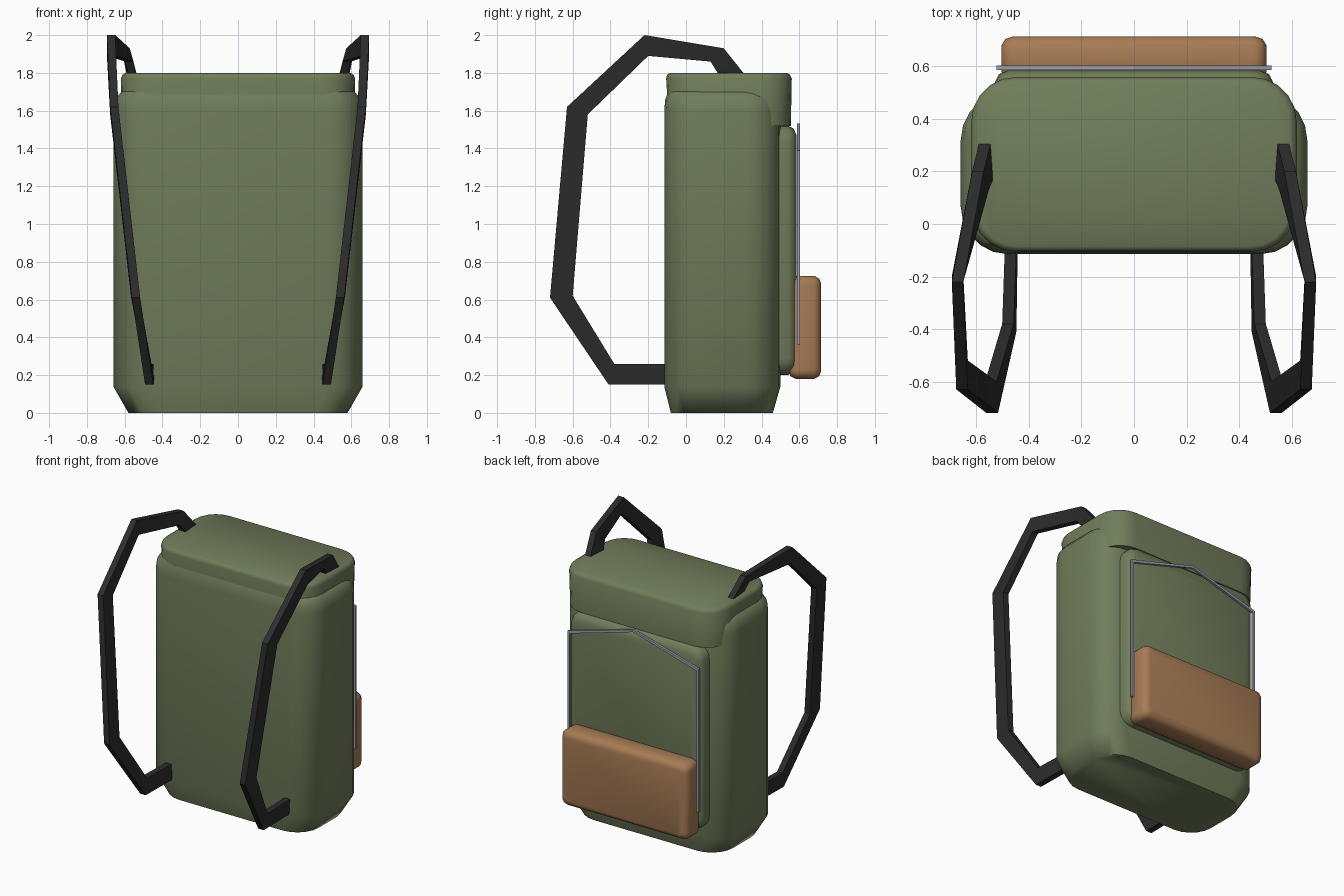
import bpy, bmesh, math
from mathutils import Vector

cube = bpy.data.objects.get("Cube")
if cube:
    bpy.data.objects.remove(cube, do_unlink=True)


def material(name, rgb):
    m = bpy.data.materials.new(name)
    m.use_nodes = True
    colour = (*rgb, 1)
    m.diffuse_color = colour
    m.node_tree.nodes["Principled BSDF"].inputs["Base Color"].default_value = colour
    return m


green = material("olive_canvas", (0.165, 0.205, 0.105))
leather = material("tan_leather", (0.39, 0.2, 0.09))
black = material("black_webbing", (0.026, 0.026, 0.026))
metal = material("grey_metal", (0.33, 0.35, 0.41))


def finish(name, bm, mat, angle=0):
    bmesh.ops.recalc_face_normals(bm, faces=bm.faces)
    mesh = bpy.data.meshes.new(name)
    bm.to_mesh(mesh)
    bm.free()
    mesh.materials.append(mat)
    obj = bpy.data.objects.new(name, mesh)
    bpy.context.collection.objects.link(obj)
    if angle:
        bpy.ops.object.select_all(action='DESELECT')
        obj.select_set(True)
        bpy.context.view_layer.objects.active = obj
        bpy.ops.object.shade_smooth_by_angle(angle=math.radians(angle))
    return obj


def skin(bm, loops):
    """Join matching loops of points into a closed solid."""
    rings = [[bm.verts.new(p) for p in loop] for loop in loops]
    for a, b in zip(rings, rings[1:]):
        for i in range(len(a)):
            j = (i + 1) % len(a)
            bm.faces.new((a[i], a[j], b[j], b[i]))
    bm.faces.new(rings[0][::-1])
    bm.faces.new(rings[-1])


def rounded_loop(half, low, high, r, place, steps=5):
    """Rounded rectangle, symmetric in x; place maps (x, v) to a point."""
    pts = []
    for k, (sx, cv) in enumerate(((1, high - r), (-1, high - r), (-1, low + r), (1, low + r))):
        for i in range(steps + 1):
            t = (k + i / steps) * math.pi / 2
            pts.append(place(sx * (half - r) + r * math.cos(t), cv + r * math.sin(t)))
    return pts


def upright(name, rings, mat):
    """Solid stacked along z: (z, half width, y min, y max, corner radius)."""
    bm = bmesh.new()
    skin(bm, [rounded_loop(h, a, b, r, lambda x, v, z=z: Vector((x, v, z)))
              for z, h, a, b, r in rings])
    return finish(name, bm, mat, 60)


def pouch(name, rings, mat):
    """Solid stacked along y: (y, half width, z min, z max, corner radius)."""
    bm = bmesh.new()
    skin(bm, [rounded_loop(h, a, b, r, lambda x, v, y=y: Vector((x, y, v)))
              for y, h, a, b, r in rings])
    return finish(name, bm, mat, 60)


# Main bag with tapered bottom, and the lid that overhangs the back
upright("bag_body", [
    (0, 0.58, -0.08, 0.46, 0.17),
    (0.14, 0.66, -0.115, 0.5, 0.18),
    (1.6, 0.66, -0.115, 0.5, 0.18),
    (1.66, 0.65, -0.11, 0.49, 0.17),
    (1.71, 0.61, -0.09, 0.45, 0.15)], green)
upright("bag_lid", [
    (1.52, 0.615, -0.09, 0.555, 0.17),
    (1.77, 0.62, -0.105, 0.56, 0.17),
    (1.79, 0.612, -0.1, 0.55, 0.165),
    (1.8, 0.595, -0.085, 0.535, 0.15)], green)

# Back panel pocket and the leather pouch on it
pouch("back_pocket", [
    (0.45, 0.53, 0.2, 1.52, 0.09),
    (0.54, 0.53, 0.2, 1.52, 0.09),
    (0.57, 0.515, 0.215, 1.505, 0.08),
    (0.585, 0.48, 0.25, 1.47, 0.06)], green)
pouch("leather_pouch", [
    (0.55, 0.49, 0.195, 0.71, 0.04),
    (0.58, 0.505, 0.18, 0.725, 0.05),
    (0.68, 0.505, 0.18, 0.725, 0.05),
    (0.705, 0.49, 0.195, 0.71, 0.04),
    (0.715, 0.46, 0.22, 0.685, 0.03)], leather)

# Peaked wire frame, a square-section rod following a path
bm = bmesh.new()
w = 0.008
path = [(-0.515, 0.36), (-0.515, 1.38), (0, 1.525), (0.515, 1.38), (0.515, 0.36)]
normals = [(1, 0), (1, -1), (0, -1), (-1, -1), (-1, 0)]
skin(bm, [[Vector((x + s * w * nx, 0.595 + t * w, z + s * w * nz))
           for s, t in ((1, 1), (1, -1), (-1, -1), (-1, 1))]
          for (x, z), (nx, nz) in zip(path, normals)])
finish("wire_frame", bm, metal)

# Shoulder straps: (outer x, y, z) and (inner x, y, z) edges at each bend
bends = [
    ((0.565, 0.32, 1.78), (0.555, 0.18, 1.78)),
    ((0.595, 0.2, 1.93), (0.575, 0.13, 1.86)),
    ((0.672, -0.22, 2.0), (0.672, -0.2, 1.89)),
    ((0.655, -0.63, 1.62), (0.655, -0.52, 1.58)),
    ((0.54, -0.72, 0.61), (0.545, -0.6, 0.62)),
    ((0.47, -0.41, 0.15), (0.48, -0.38, 0.26)),
    ((0.465, -0.09, 0.15), (0.47, -0.09, 0.26))]
for name, side in (("left_strap", 1), ("right_strap", -1)):
    bm = bmesh.new()
    loops = []
    for outer, inner in bends:
        a, b = Vector(outer), Vector(inner)
        t = Vector((0.022, 0, 0))
        loop = [a - t, a + t, b + t, b - t]
        loops.append([Vector((p.x * side, p.y, p.z)) for p in loop])
    skin(bm, loops)
    finish(name, bm, black, 30)
